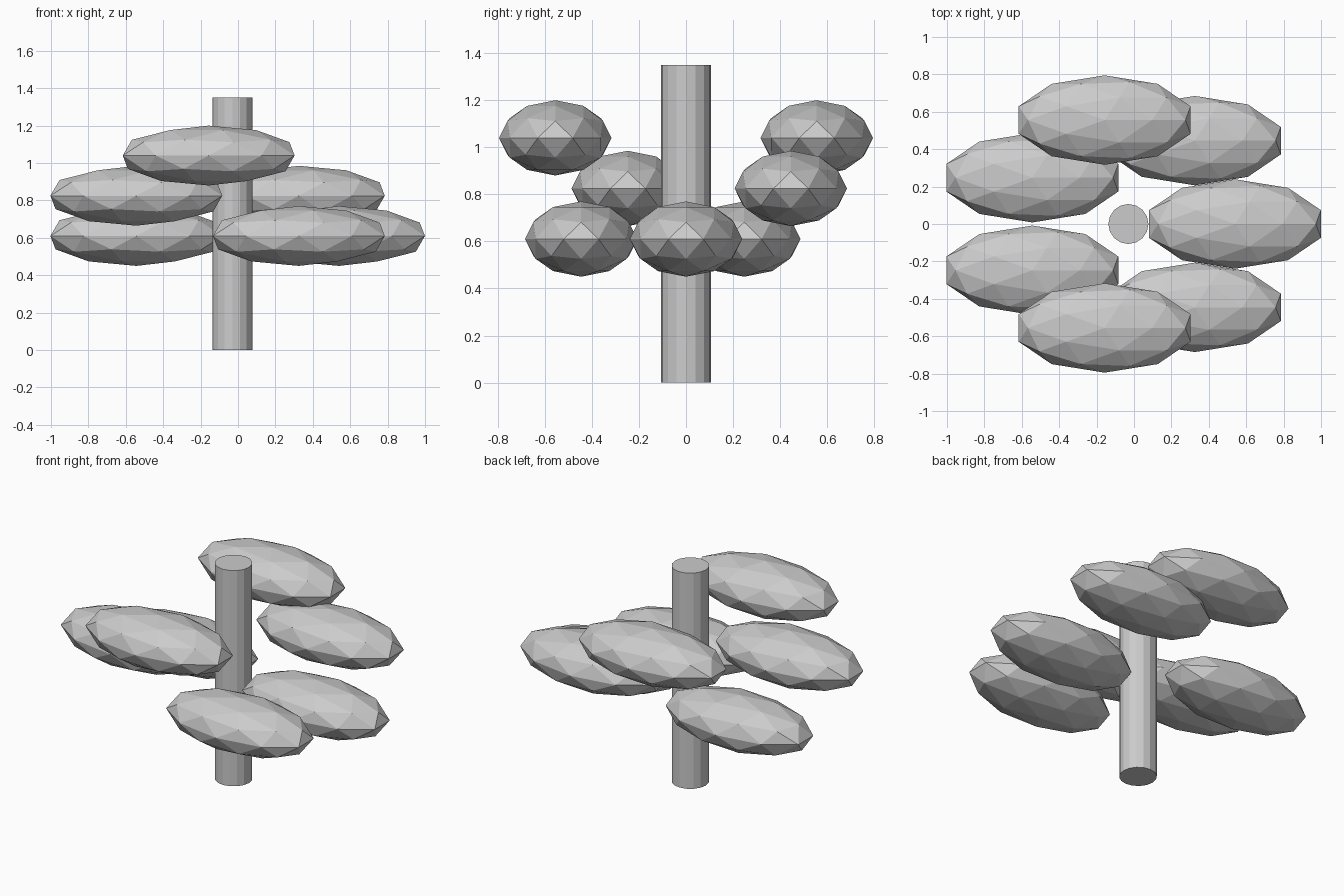
import bpy
import math

if "Cube" in bpy.data.objects:
    bpy.data.objects.remove(bpy.data.objects["Cube"])

grey = bpy.data.materials.new("light grey")
grey.diffuse_color = (0.6, 0.6, 0.6, 1)
grey.use_nodes = True
grey.node_tree.nodes["Principled BSDF"].inputs["Base Color"].default_value = grey.diffuse_color

AXIS_X = -0.03      # trunk axis
HEIGHT = 1.35
LEAVES = 7
RING = 0.57         # distance of leaf centres from the trunk


def finish(name):
    obj = bpy.context.object
    obj.name = name
    obj.data.materials.append(grey)
    return obj


# Trunk
bpy.ops.mesh.primitive_cylinder_add(vertices=16, radius=0.107, depth=HEIGHT,
                                    location=(AXIS_X, 0, HEIGHT / 2))
finish("trunk")

# Faceted foliage pods, stepping through three heights around the trunk
for i in range(LEAVES):
    a = math.tau * i / LEAVES
    bpy.ops.mesh.primitive_ico_sphere_add(
        subdivisions=2, radius=1,
        location=(AXIS_X + RING * math.cos(a), RING * math.sin(a),
                  0.61 + 0.215 * (i % 3)))
    pod = finish(f"foliage_pod_{i + 1}")
    pod.scale = (0.483, 0.239, 0.16)
